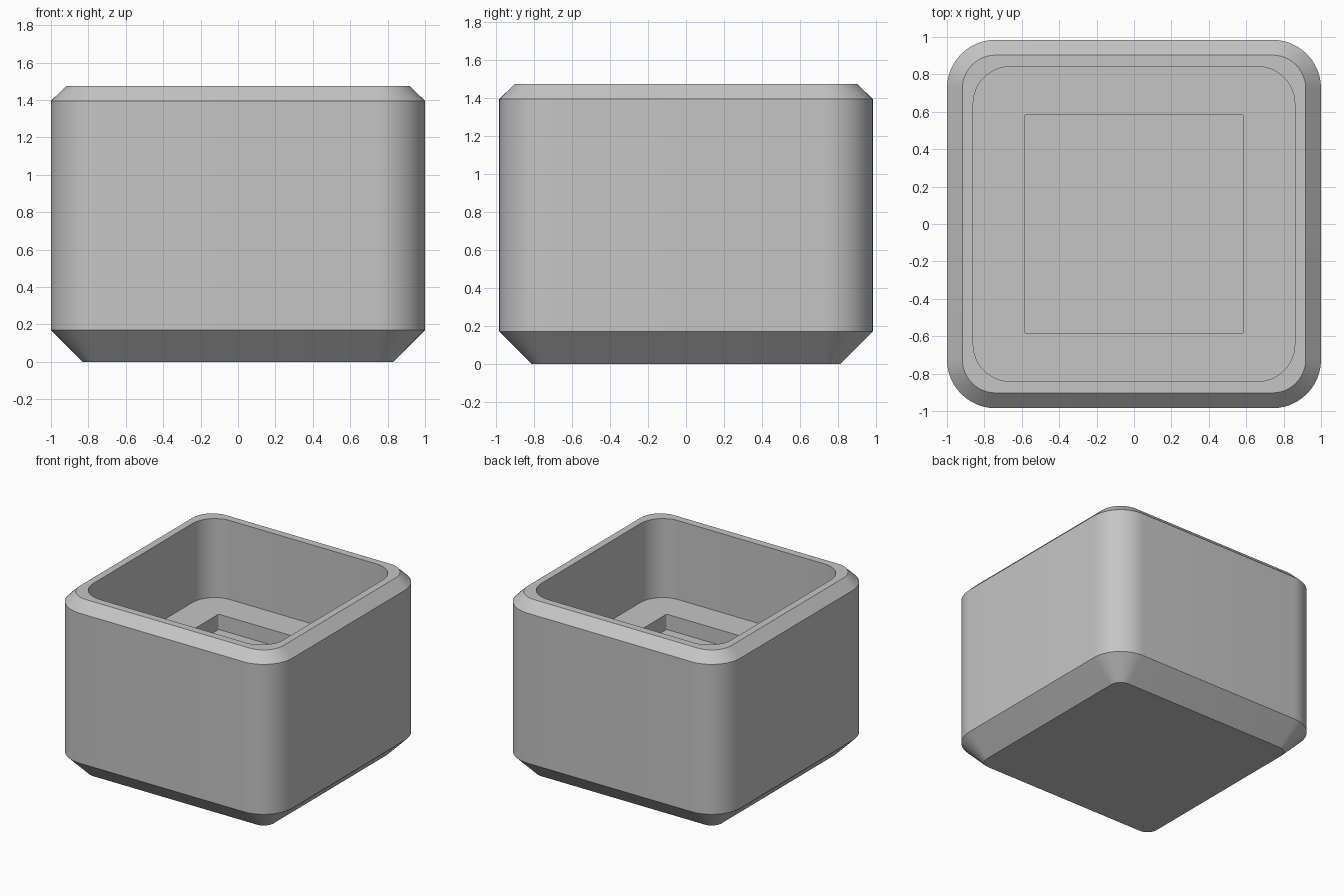
import bpy, bmesh, math

if "Cube" in bpy.data.objects:
    bpy.data.objects.remove(bpy.data.objects["Cube"])

# One flat grey for the whole piece
grey = bpy.data.materials.new("plain_grey")
grey.diffuse_color = (0.56, 0.56, 0.56, 1.0)
grey.use_nodes = True
grey.node_tree.nodes["Principled BSDF"].inputs["Base Color"].default_value = grey.diffuse_color

SEGMENTS = 12  # steps per rounded corner


def ring(bm, hx, hy, r, z):
    """Rounded rectangle loop of vertices at height z."""
    verts = []
    for q, (sx, sy) in enumerate([(1, 1), (-1, 1), (-1, -1), (1, -1)]):
        for i in range(SEGMENTS + 1):
            a = math.pi / 2 * (q + i / SEGMENTS)
            verts.append(bm.verts.new((sx * (hx - r) + r * math.cos(a),
                                       sy * (hy - r) + r * math.sin(a), z)))
    return verts


# Half width, half depth, corner radius and height, from underside to pocket floor
sections = [
    (0.83, 0.815, 0.09, 0.0),      # underside
    (1.0, 0.985, 0.26, 0.17),      # top of the lower chamfer
    (1.0, 0.985, 0.26, 1.395),     # start of the upper chamfer
    (0.918, 0.903, 0.178, 1.475),  # outer rim
    (0.86, 0.842, 0.20, 1.475),    # inner rim
    (0.86, 0.842, 0.20, 0.83),     # cavity floor edge
    (0.585, 0.585, 0.008, 0.83),   # pocket mouth
    (0.585, 0.585, 0.008, 0.705),  # pocket floor edge
]

bm = bmesh.new()
rings = [ring(bm, *s) for s in sections]
n = len(rings[0])
for low, high in zip(rings, rings[1:]):
    for i in range(n):
        j = (i + 1) % n
        bm.faces.new((low[i], low[j], high[j], high[i]))
bm.faces.new(rings[0][::-1])  # underside
bm.faces.new(rings[-1])       # pocket floor

mesh = bpy.data.meshes.new("planter_body")
bm.to_mesh(mesh)
bm.free()
mesh.materials.append(grey)

body = bpy.data.objects.new("planter_body", mesh)
bpy.context.collection.objects.link(body)
bpy.context.view_layer.objects.active = body
body.select_set(True)
bpy.ops.object.shade_smooth_by_angle(angle=math.radians(30))
